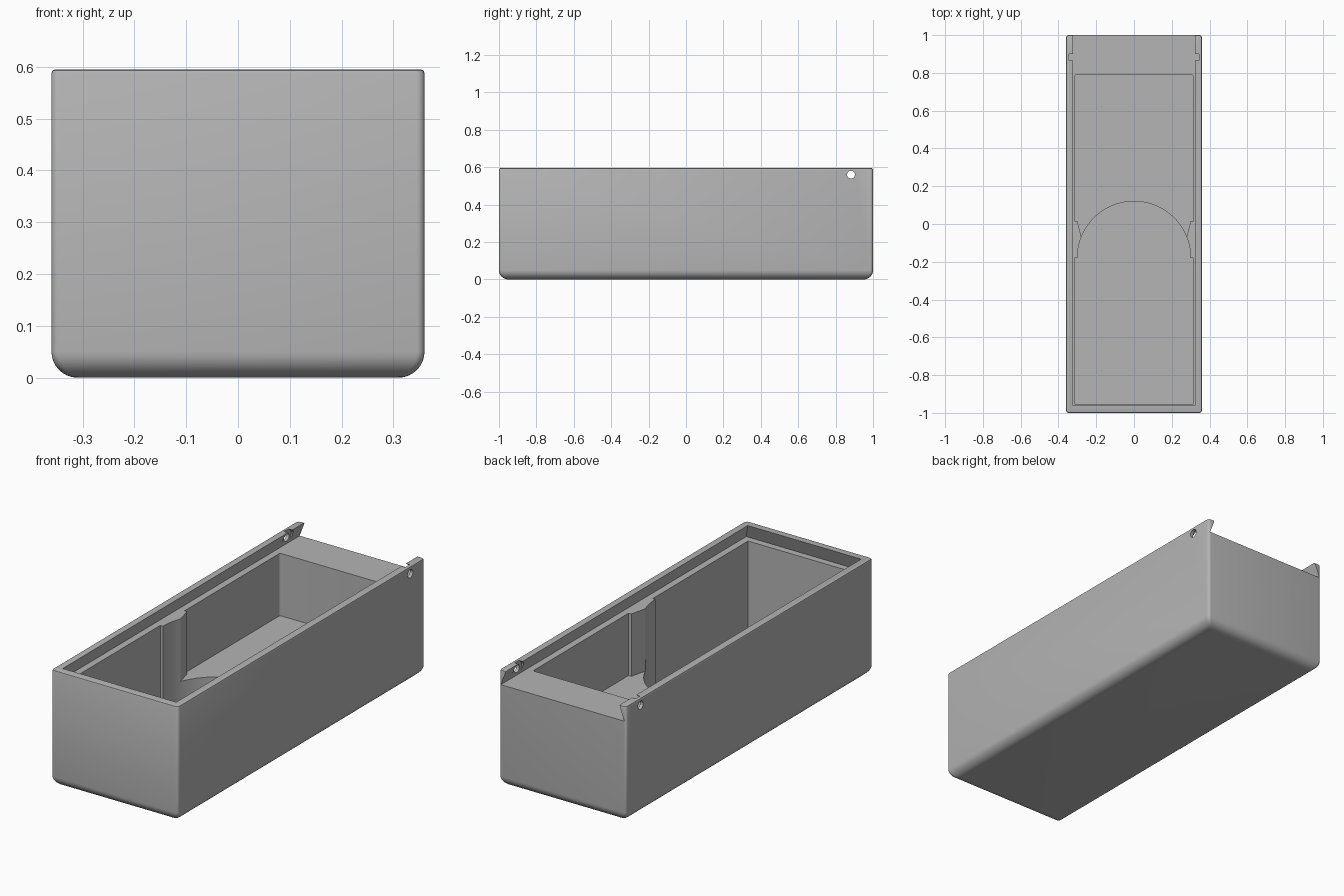
import bpy
import bmesh
from math import cos, sin, pi

cube = bpy.data.objects.get("Cube")
if cube:
    bpy.data.objects.remove(cube, do_unlink=True)

grey = bpy.data.materials.new("plain_grey")
grey.use_nodes = True
colour = (0.46, 0.46, 0.46, 1)
grey.diffuse_color = colour
grey.node_tree.nodes["Principled BSDF"].inputs["Base Color"].default_value = colour

HALF_W, HALF_L, HEIGHT = 0.36, 1.0, 0.595
LEDGE, REAR_FLOOR, FRONT_FLOOR = 0.52, 0.2, 0.045
FRONT_Y, REAR_Y, STEP_Y = -0.953, 0.79, -0.18
INNER_W = 0.315


def loft(name, layers):
    """Closed solid through a stack of equal-length (outline, z) layers."""
    bm = bmesh.new()
    rings = [[bm.verts.new((x, y, z)) for x, y in outline] for outline, z in layers]
    bm.faces.new(rings[0][::-1])
    bm.faces.new(rings[-1])
    n = len(rings[0])
    for low, high in zip(rings, rings[1:]):
        for i in range(n):
            j = (i + 1) % n
            bm.faces.new((low[i], low[j], high[j], high[i]))
    bmesh.ops.recalc_face_normals(bm, faces=bm.faces)
    mesh = bpy.data.meshes.new(name)
    bm.to_mesh(mesh)
    bm.free()
    mesh.materials.append(grey)
    obj = bpy.data.objects.new(name, mesh)
    bpy.context.collection.objects.link(obj)
    return obj


def rect(half_w, y0, y1):
    return [(-half_w, y0), (half_w, y0), (half_w, y1), (-half_w, y1)]


def rounded_rect(half_w, y0, y1, r, steps=5):
    centres = [(half_w - r, y1 - r), (r - half_w, y1 - r),
               (r - half_w, y0 + r), (half_w - r, y0 + r)]
    return [(cx + r * cos(a), cy + r * sin(a))
            for k, (cx, cy) in enumerate(centres)
            for a in [(k + s / steps) * pi / 2 for s in range(steps + 1)]]


def cross_rod(name, radius, half_length):
    bpy.ops.mesh.primitive_cylinder_add(vertices=40, radius=radius, depth=2 * half_length,
                                        location=(0, 0.882, 0.56), rotation=(0, pi / 2, 0))
    bpy.context.object.name = name
    return bpy.context.object


def combine(target, other, operation):
    other.hide_render = True
    mod = target.modifiers.new(operation.title(), "BOOLEAN")
    mod.operation, mod.solver, mod.object = operation, "EXACT", other
    bpy.context.view_layer.objects.active = target
    bpy.ops.object.modifier_apply(modifier=mod.name)
    bpy.data.objects.remove(other, do_unlink=True)


# Outer shell: rounded underside, slim vertical rounding, small top chamfer
R = 0.05
profile = [(R * (1 - sin(a)), R * (1 - cos(a))) for a in [k * pi / 16 for k in range(9)]]
profile += [(0, HEIGHT - 0.008), (0.002, HEIGHT - 0.002), (0.008, HEIGHT)]
box = loft("box_body", [(rounded_rect(HALF_W - d, d - HALF_L, HALF_L - d, 0.015), z)
                        for d, z in profile])

# Shallow main compartment
pocket = rounded_rect(INNER_W, FRONT_Y, REAR_Y, 0.012)
combine(box, loft("main_pocket", [(pocket, REAR_FLOOR), (pocket, LEDGE + 0.03)]), "DIFFERENCE")

# Pair of dividing ribs on the side walls
for side in (-1, 1):
    rib = [(side * x, y) for x, y in
           [(0.335, 0.02), (0.3, 0.015), (0.278, -0.07), (0.265, -0.2), (0.335, -0.2)]]
    combine(box, loft("side_rib", [(rib, REAR_FLOOR - 0.05), (rib, LEDGE + 0.02)]), "UNION")

# Deep front compartment with a half-round rear end
arc = [(0.3 * cos(a), STEP_Y + 0.3 * sin(a)) for a in [k * pi / 40 for k in range(41)]]
well = [(-INNER_W, FRONT_Y), (INNER_W, FRONT_Y), (INNER_W, STEP_Y)] + arc + [(-INNER_W, STEP_Y)]
combine(box, loft("front_well", [(well, FRONT_FLOOR), (well, LEDGE + 0.05)]), "DIFFERENCE")

# Dovetail slot for a sliding lid, open at the back
combine(box, loft("lid_slot", [(rect(0.35, -0.988, 1.1), LEDGE),
                               (rect(0.32, -0.958, 1.1), HEIGHT + 0.005)]), "DIFFERENCE")

# Catch holes through the rails, with wider recesses on the inside
combine(box, cross_rod("catch_recess", 0.039, 0.343), "DIFFERENCE")
combine(box, cross_rod("catch_hole", 0.021, 0.5), "DIFFERENCE")

bpy.ops.object.select_all(action="DESELECT")
box.select_set(True)
bpy.context.view_layer.objects.active = box
bpy.ops.object.shade_smooth_by_angle(angle=pi / 6)
